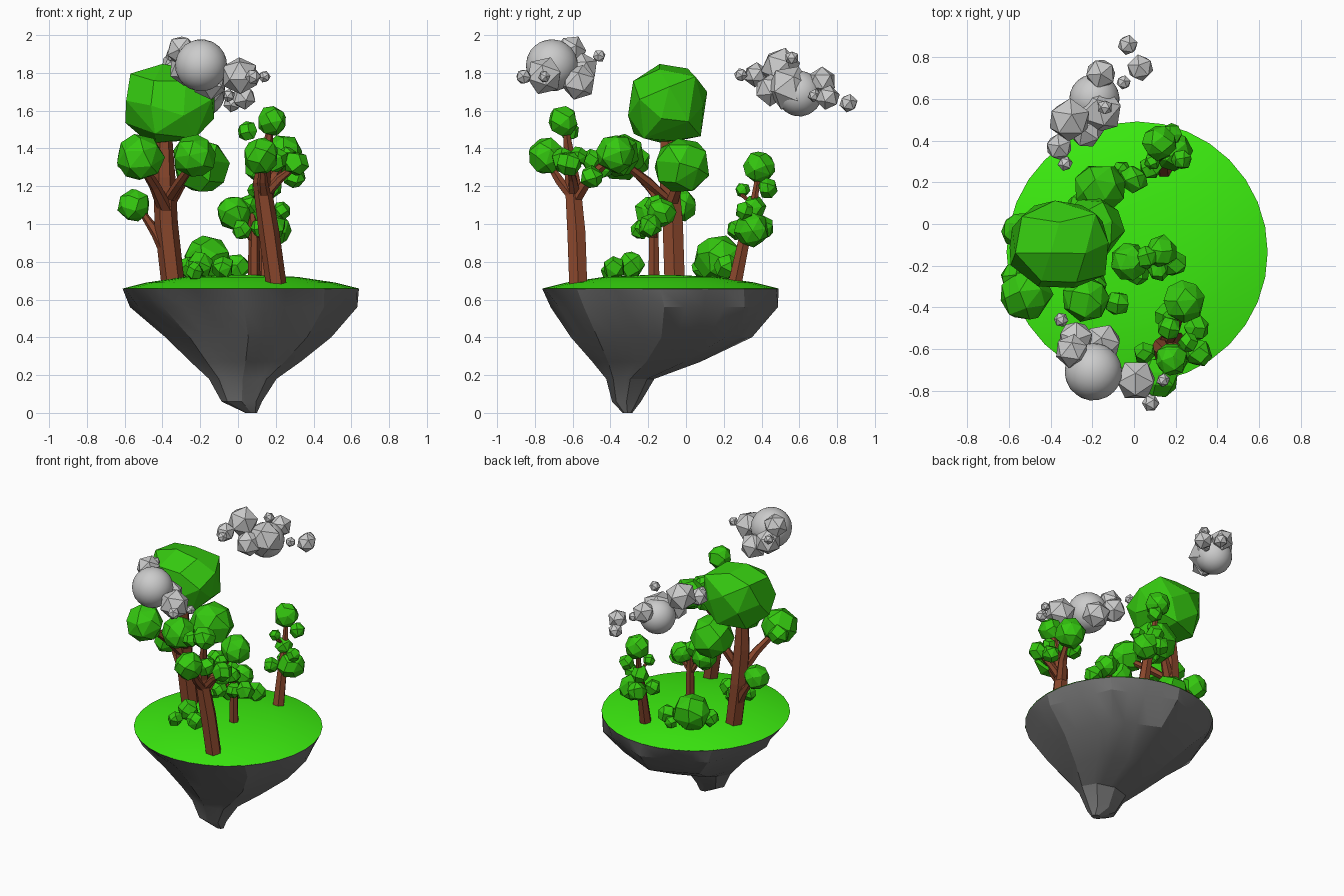
import bpy, bmesh, math, random
from mathutils import Vector, Matrix, Euler

random.seed(4)


def material(name, rgb):
    m = bpy.data.materials.new(name)
    m.diffuse_color = (*rgb, 1)
    return m


LEAF = material("leaf_green", (0.035, 0.58, 0.005))
GRASS = material("grass_green", (0.045, 0.85, 0.005))
BROWN = material("bark_brown", (0.25, 0.062, 0.025))
STONE = material("dark_stone", (0.16, 0.16, 0.16))


def finish(bm, name, mat=None, smooth=None):
    bmesh.ops.recalc_face_normals(bm, faces=bm.faces)
    me = bpy.data.meshes.new(name)
    bm.to_mesh(me)
    bm.free()
    ob = bpy.data.objects.new(name, me)
    bpy.context.collection.objects.link(ob)
    if mat:
        me.materials.append(mat)
    if smooth:
        bpy.ops.object.select_all(action='DESELECT')
        ob.select_set(True)
        bpy.context.view_layer.objects.active = ob
        bpy.ops.object.shade_smooth_by_angle(angle=math.radians(smooth))
    return ob


def skin(bm, rings):
    """Join rings of equal length with quads and cap both ends."""
    vs = [[bm.verts.new(p) for p in r] for r in rings]
    n = len(vs[0])
    for a, b in zip(vs, vs[1:]):
        for i in range(n):
            j = (i + 1) % n
            bm.faces.new((a[i], a[j], b[j], b[i]))
    bm.faces.new(vs[0])
    bm.faces.new(vs[-1])


def limb(bm, pts, radii, sides=6):
    """Tapered, faceted branch along a path."""
    pts = [Vector(p) for p in pts]
    rings = []
    for i, (p, r) in enumerate(zip(pts, radii)):
        d = pts[min(i + 1, len(pts) - 1)] - pts[max(i - 1, 0)]
        q = Vector((0, 0, 1)).rotation_difference(d)
        if i == 0:
            q.identity()
        rings.append([p + q @ Vector((r * math.cos(k * math.tau / sides),
                                      r * math.sin(k * math.tau / sides), 0)) for k in range(sides)])
    skin(bm, rings)


def clump(bm, x, y, z, r, n=22, boxy=0.0):
    """Faceted leaf ball: hull of evenly spread points, optionally boxed out."""
    rot = Euler([random.uniform(0, 6) for _ in range(3)]).to_matrix()
    vs = []
    for i in range(n):
        h = 1 - (2 * i + 1) / n
        a, w = i * 2.39996, math.sqrt(1 - h * h)
        p = rot @ Vector((w * math.cos(a), w * math.sin(a), h))
        p *= 1 + boxy * (1 / max(abs(c) for c in p) - 1)
        p = Vector((p.x * (1 + boxy * .4), p.y, p.z)) * r * random.uniform(1.0, 1.1)
        vs.append(bm.verts.new(p + Vector((x, y, z))))
    bmesh.ops.convex_hull(bm, input=vs)
    bmesh.ops.dissolve_limit(bm, angle_limit=math.radians(12), verts=vs,
                             edges=list({e for v in vs for e in v.link_edges}))


def foliage(name, balls):
    bm = bmesh.new()
    for x, y, z, r in balls:
        if r > 0.18:
            clump(bm, x, y, z, r, 26, 0.4)
        else:
            clump(bm, x, y, z, r * (1 if r > 0.07 else 1.1), 22 if r > 0.07 else 15)
    finish(bm, name, LEAF)


def trunk(name, limbs):
    bm = bmesh.new()
    for pts, radii in limbs:
        limb(bm, pts, radii)
    finish(bm, name, BROWN)


def cloud(name, balls):
    bm = bmesh.new()
    for x, y, z, r in balls:
        rot = Euler([random.uniform(0, 6) for _ in range(3)]).to_matrix().to_4x4()
        big = r > 0.12
        bmesh.ops.create_icosphere(bm, subdivisions=3 if big else 1, radius=r if big else r * 1.12,
                                   matrix=Matrix.Translation((x, y, z)) @ rot)
    finish(bm, name, None, 30)


# Island rock: offset rings, lower ones turning into eight flat facets
N = 32
profile = [(.655, .015, -.135, .625, .625), (.56, .03, -.115, .59, .59),
           (.40, .055, -.13, .43, .47), (.27, .04, -.21, .285, .28),
           (.18, .025, -.295, .175, .125), (.06, .02, -.315, .105, .075),
           (0, .07, -.31, .03, .025)]
rings = []
for k, (z, cx, cy, rx, ry) in enumerate(profile):
    ring = []
    for i in range(N):
        a = i * math.tau / N
        f = 1.0
        if k > 0:
            f = 1.02 * math.cos(math.pi / 8) / math.cos(a % (math.pi / 4) - math.pi / 8)
        ring.append((cx + rx * f * math.cos(a), cy + ry * f * math.sin(a), z))
    rings.append(ring)
bm = bmesh.new()
skin(bm, rings)
finish(bm, "island_rock", STONE, 25)

# Grass dome over the rock
bm = bmesh.new()
skin(bm, [[(.015 + r * math.cos(i * math.tau / N), -.135 + r * math.sin(i * math.tau / N), z)
           for i in range(N)]
          for r, z in [(.615, .65), (.627, .658), (.5, .69), (.3, .72), (.08, .73)]])
finish(bm, "grass", GRASS, 40)

# Large tree
trunk("large_tree_trunk", [
    ([(-.345, -.06, .69), (-.38, -.07, 1.0), (-.39, -.09, 1.25), (-.39, -.1, 1.55)], [.062, .062, .058, .035]),
    ([(-.37, -.07, .84), (-.43, -.05, .95), (-.52, -.03, 1.08)], [.045, .03, .015]),
    ([(-.38, -.09, 1.07), (-.44, -.19, 1.2), (-.52, -.32, 1.33)], [.045, .03, .02]),
    ([(-.37, -.08, 1.1), (-.3, -.04, 1.22), (-.2, -.02, 1.3)], [.04, .03, .02]),
    ([(-.37, -.09, 1.12), (-.31, -.2, 1.22), (-.23, -.34, 1.33)], [.035, .028, .018])])
foliage("large_tree_leaves", [
    (-.36, -.1, 1.635, .2), (-.2, -.02, 1.31, .145), (-.52, -.34, 1.35, .122),
    (-.23, -.36, 1.36, .112), (-.57, -.26, 1.33, .065), (-.55, -.03, 1.1, .085)])

# Front tree
trunk("front_tree_trunk", [
    ([(.205, -.57, .66), (.165, -.58, .95), (.125, -.6, 1.22), (.17, -.635, 1.5)], [.055, .055, .047, .018]),
    ([(.14, -.59, 1.12), (.19, -.51, 1.25), (.24, -.38, 1.36)], [.04, .03, .018]),
    ([(.14, -.6, 1.14), (.13, -.67, 1.23), (.13, -.74, 1.34)], [.036, .027, .015]),
    ([(.15, -.59, 1.16), (.22, -.6, 1.24), (.31, -.62, 1.31)], [.035, .024, .014])])
foliage("front_tree_leaves", [
    (.18, -.65, 1.545, .077), (.05, -.62, 1.49, .048), (.12, -.74, 1.36, .095),
    (.24, -.37, 1.37, .1), (.31, -.62, 1.32, .06), (.17, -.5, 1.34, .052),
    (.2, -.65, 1.34, .06), (.3, -.5, 1.25, .055), (.16, -.44, 1.3, .055),
    (.26, -.57, 1.36, .045)])

# Small middle tree
trunk("small_tree_trunk", [
    ([(.085, -.17, .7), (.085, -.17, .95), (.07, -.16, 1.12)], [.034, .028, .015]),
    ([(.085, -.17, .9), (.04, -.18, .98), (-.01, -.19, 1.04)], [.022, .017, .012]),
    ([(.085, -.17, .92), (.13, -.17, .97), (.19, -.18, 1.01)], [.022, .016, .01])])
foliage("small_tree_leaves", [
    (-.02, -.18, 1.06, .09), (.13, -.13, 1.06, .075), (.06, -.16, 1.1, .05),
    (.19, -.19, .99, .057), (.02, -.24, .97, .048), (.12, -.22, .98, .048)])

# Back tree
trunk("back_tree_trunk", [
    ([(.145, .26, .69), (.14, .315, .95), (.13, .36, 1.12), (.12, .39, 1.3)], [.042, .034, .022, .014]),
    ([(.14, .31, .9), (.17, .33, .95), (.19, .35, .98)], [.022, .017, .012]),
    ([(.13, .36, 1.1), (.11, .3, 1.15), (.09, .27, 1.19)], [.015, .011, .008])])
foliage("back_tree_leaves", [
    (.12, .39, 1.3, .083), (.18, .43, 1.19, .048), (.09, .3, 1.18, .036),
    (.19, .35, .97, .09), (.12, .36, 1.09, .055), (.08, .27, .97, .05),
    (.23, .31, 1.07, .045), (.12, .4, .98, .06)])

# Ground bushes
foliage("back_bush", [(-.165, .17, .815, .122), (0, .215, .775, .06), (-.26, .09, .77, .055), (-.06, .26, .75, .04)])
foliage("front_bush", [(-.2, -.29, .78, .065), (-.08, -.38, .77, .055), (-.23, -.4, .75, .045)])

# Clouds
cloud("front_cloud", [
    (-.195, -.71, 1.84, .138), (-.3, -.61, 1.92, .074), (-.15, -.57, 1.75, .085),
    (.01, -.75, 1.785, .092), (.08, -.86, 1.78, .038), (.14, -.75, 1.78, .03),
    (-.35, -.46, 1.89, .032), (-.28, -.55, 1.82, .08)])
cloud("back_cloud", [
    (-.19, .6, 1.69, .121), (-.17, .55, 1.72, .11), (-.31, .5, 1.83, .095), (-.23, .45, 1.71, .08),
    (-.36, .37, 1.79, .06), (-.33, .29, 1.79, .033), (-.16, .72, 1.755, .07),
    (.03, .75, 1.67, .06), (-.03, .86, 1.64, .045), (-.14, .56, 1.88, .034),
    (-.05, .68, 1.68, .032)])
